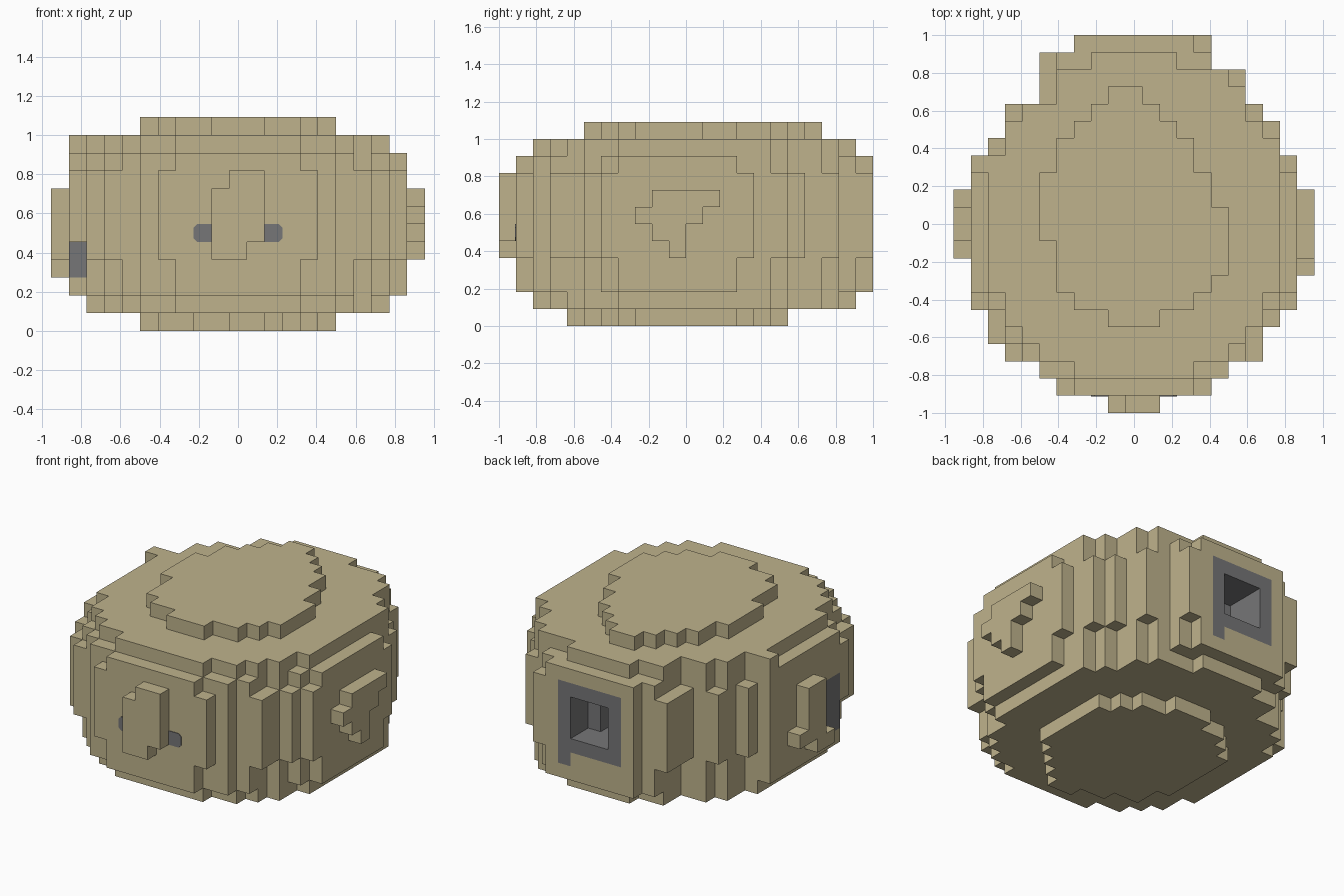
import bpy
import bmesh

UNIT = 1 / 11          # edge length of one block


def make_material(name, colour):
    mat = bpy.data.materials.new(name)
    mat.use_nodes = True
    mat.diffuse_color = (*colour, 1)
    bsdf = mat.node_tree.nodes["Principled BSDF"]
    bsdf.inputs["Base Color"].default_value = (*colour, 1)
    bsdf.inputs["Roughness"].default_value = 0.9
    return mat


def outline(rows, end):
    """Cells of a flat outline: each row is (back edge, reach in -x, reach in +x)."""
    cells = set()
    fronts = [row[0] for row in rows[1:]] + [end]
    for (back, left, right), front in zip(rows, fronts):
        cells |= {(x, y) for y in range(front, back) for x in range(-left, right + 1)}
    return cells


def extrude(cells, low, high):
    return {(x, y, z) for x, y in cells for z in range(low, high)}


def box(xs, ys, zs):
    """Block of cells; each argument is a half-open range."""
    return {(x, y, z) for x in range(*xs) for y in range(*ys) for z in range(*zs)}


def build(name, cells, solid, metal=frozenset()):
    """Skin a group of blocks, skipping faces buried in the whole solid."""
    bm = bmesh.new()
    corners = {}

    def vert(p):
        if p not in corners:
            corners[p] = bm.verts.new(((p[0] - 0.5) * UNIT, p[1] * UNIT, p[2] * UNIT))
        return corners[p]

    for cell in sorted(cells):
        for axis in range(3):
            for side in (0, 1):
                beside = list(cell)
                beside[axis] += 2 * side - 1
                if tuple(beside) in solid:
                    continue
                u, v = (axis + 1) % 3, (axis + 2) % 3
                loop = []
                for du, dv in ((0, 0), (1, 0), (1, 1), (0, 1)):
                    p = list(cell)
                    p[axis] += side
                    p[u] += du
                    p[v] += dv
                    loop.append(vert(tuple(p)))
                face = bm.faces.new(loop if side else loop[::-1])
                face.material_index = int(cell in metal)
    # Merge the block faces into large flat faces
    bmesh.ops.dissolve_limit(bm, angle_limit=0.01, verts=bm.verts[:],
                             edges=bm.edges[:], delimit={'MATERIAL'})
    return finish(name, bm)


def finish(name, bm):
    mesh = bpy.data.meshes.new(name)
    bm.to_mesh(mesh)
    bm.free()
    for mat in (stone, grey):
        mesh.materials.append(mat)
    obj = bpy.data.objects.new(name, mesh)
    bpy.context.collection.objects.link(obj)
    return obj


cube = bpy.data.objects.get("Cube")
if cube:
    bpy.data.objects.remove(cube, do_unlink=True)

stone = make_material("sandy stone", (0.52, 0.45, 0.265))
grey = make_material("grey metal", (0.18, 0.18, 0.185))

# Flat outlines, listed from back to front
cap = outline([(8, 1, 0), (7, 2, 1), (6, 3, 2), (5, 4, 3), (3, 5, 4), (1, 5, 5),
               (-1, 4, 5), (-3, 4, 4), (-4, 3, 3), (-5, 1, 1)], -6)
base = outline([(6, 1, 1), (5, 3, 3), (4, 4, 4), (3, 5, 5), (-3, 4, 4),
                (-4, 4, 3), (-5, 2, 2), (-6, 0, 1)], -7)
shoulder = outline([(10, 2, 2), (9, 4, 5), (8, 4, 6), (7, 6, 6), (6, 7, 7),
                    (5, 7, 8), (4, 9, 8), (3, 8, 8), (-4, 7, 7), (-6, 6, 6),
                    (-7, 5, 5), (-8, 3, 3)], -9)
wall = outline([(11, 3, 3), (10, 4, 4), (9, 4, 5), (8, 4, 6), (7, 6, 6), (6, 7, 7),
                (5, 7, 8), (4, 9, 8), (3, 9, 9), (-4, 8, 8), (-5, 7, 7), (-6, 7, 6),
                (-7, 6, 6), (-8, 5, 5), (-9, 3, 3)], -10)
ribs = outline([(11, 3, 4), (10, 5, 4), (9, 5, 6), (7, 7, 7), (6, 7, 8), (5, 8, 8),
                (4, 9, 9), (-5, 8, 8), (-6, 8, 7), (-7, 7, 7), (-8, 5, 5),
                (-9, 4, 4)], -10)

# Rear opening with its metal lining
opening = box((-1, 2), (8, 11), (5, 8)) - {(1, 8, z) for z in range(5, 8)}
lining = box((-2, 3), (7, 11), (4, 9)) | {(2, 10, 3)}
side_panel = box((-9, -8), (-4, -2), (3, 7))

# Main body: walls, shorter corner ribs and the two stepped shoulders
lower = {c for c in shoulder if c[0] >= -8}
body = extrude(wall, 2, 10) | extrude(ribs, 4, 9)
body |= extrude(shoulder, 10, 11) | extrude(lower, 1, 2)
body -= opening | box((-9, -8), (-5, -4), (3, 5))

parts = {
    "rock_body": body,
    "top_cap": extrude(cap, 11, 12),
    "bottom_cap": extrude(base, 0, 1),
    # Knob on the front plate
    "front_knob": box((0, 2), (-11, -10), (8, 9)) | box((-1, 2), (-11, -10), (5, 8))
    | box((-1, 1), (-11, -10), (4, 5)),
    # Stepped lump on the left side
    "left_lump": box((10, 11), (-2, 2), (7, 8)) | box((10, 11), (-3, 1), (6, 7))
    | box((10, 11), (-2, 0), (5, 6)) | box((10, 11), (-1, 0), (4, 5)),
    # Taller lump on the right side
    "right_lump": box((-10, -9), (-1, 1), (4, 8)) | box((-10, -9), (-1, 2), (4, 5))
    | box((-10, -9), (-2, 0), (3, 4)),
}
solid = set().union(*parts.values())
for part_name, part_cells in parts.items():
    build(part_name, part_cells, solid, lining | side_panel)

# Thin metal strip with clipped corners, passing behind the front knob
bm = bmesh.new()
half, tall, clip = 2.5 * UNIT, UNIT / 2, UNIT / 5
shape = [(half, tall - clip), (half - clip, tall)]
shape += [(-x, z) for x, z in shape[::-1]]
shape += [(-x, -z) for x, z in shape]
front = [bm.verts.new((x, -10 * UNIT - 0.004, 5.5 * UNIT + z)) for x, z in shape]
strip = bm.faces.new(front)
extruded = bmesh.ops.extrude_face_region(bm, geom=[strip])["geom"]
bmesh.ops.translate(bm, vec=(0, 0.006, 0),
                    verts=[g for g in extruded if isinstance(g, bmesh.types.BMVert)])
bmesh.ops.recalc_face_normals(bm, faces=bm.faces[:])
for face in bm.faces:
    face.material_index = 1
finish("front_strip", bm)
